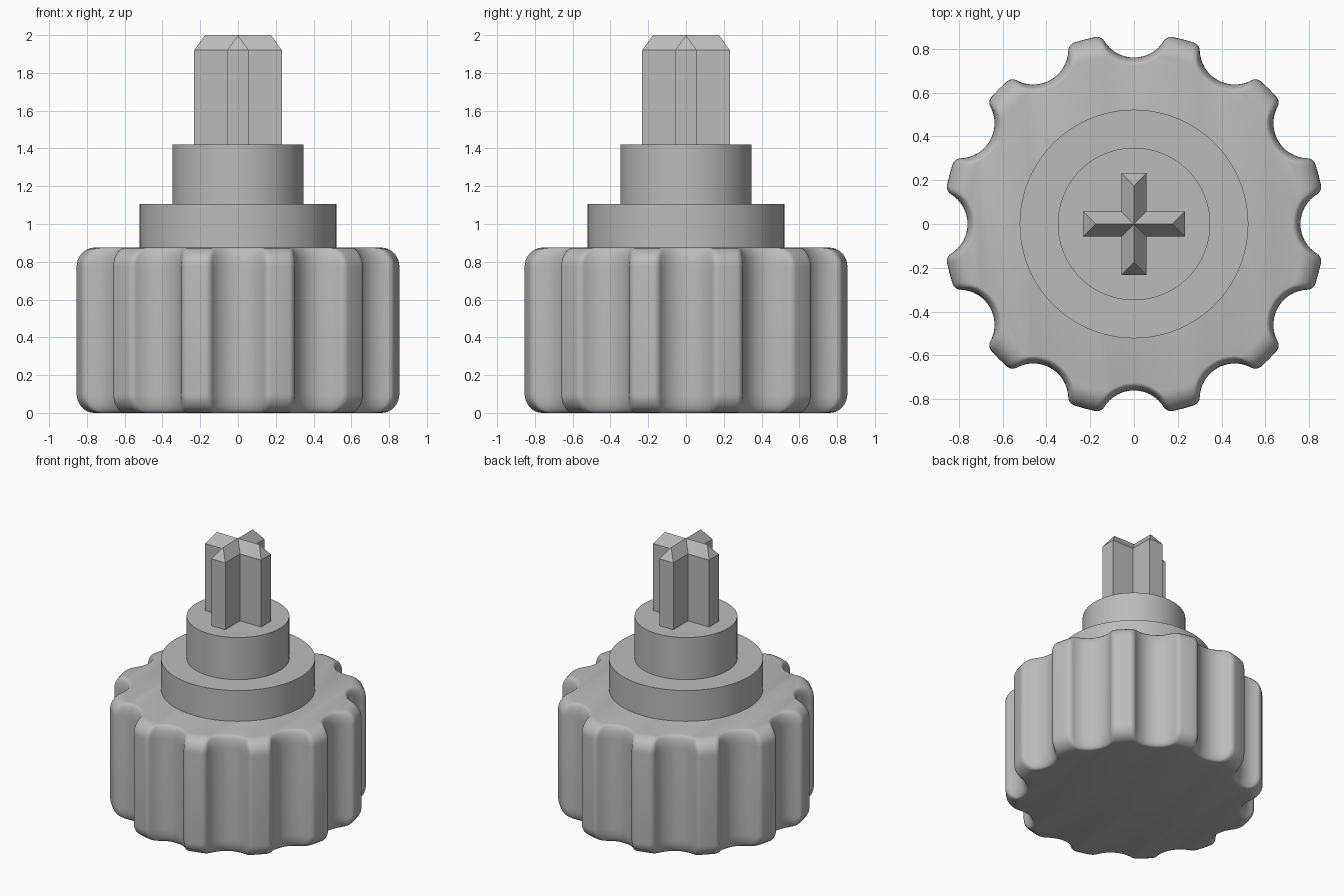
import bpy, bmesh
from math import sin, cos, acos, atan2, hypot, pi, radians
from mathutils import Vector

cube = bpy.data.objects.get("Cube")
if cube:
    bpy.data.objects.remove(cube, do_unlink=True)

grey = bpy.data.materials.new("grey plastic")
grey.use_nodes = True
grey.diffuse_color = (0.5, 0.5, 0.5, 1)
grey.node_tree.nodes["Principled BSDF"].inputs["Base Color"].default_value = (0.5, 0.5, 0.5, 1)


def finish(name, bm, smooth=True):
    """Turn a bmesh into a named, coloured object."""
    bmesh.ops.recalc_face_normals(bm, faces=bm.faces)
    mesh = bpy.data.meshes.new(name)
    bm.to_mesh(mesh)
    bm.free()
    mesh.materials.append(grey)
    obj = bpy.data.objects.new(name, mesh)
    bpy.context.collection.objects.link(obj)
    if smooth:
        bpy.ops.object.select_all(action="DESELECT")
        obj.select_set(True)
        bpy.context.view_layer.objects.active = obj
        bpy.ops.object.shade_smooth_by_angle(angle=radians(35))
    return obj


def loft(name, rings):
    """Skin a stack of equal rings and cap both ends."""
    bm = bmesh.new()
    loops = [[bm.verts.new(p) for p in ring] for ring in rings]
    for low, high in zip(loops, loops[1:]):
        for i in range(len(low)):
            j = (i + 1) % len(low)
            bm.faces.new((low[i], low[j], high[j], high[i]))
    bm.faces.new(loops[0])
    bm.faces.new(loops[-1])
    return finish(name, bm)


# Scalloped grip: grooves blended into the rim by small round shoulders
TEETH, RIM, GROOVE_CENTRE, GROOVE, SHOULDER = 12, 0.872, 0.92, 0.16, 0.04
EDGE, HEIGHT, STEPS = 0.1, 0.875, 8


def scallop_ring(inset, z):
    rim, groove = RIM - inset, GROOVE + 0.35 * inset
    c, reach = GROOVE_CENTRE, rim - SHOULDER
    a = acos((c * c + reach * reach - (groove + SHOULDER) ** 2) / (2 * c * reach))
    fx, fy = reach * cos(a), reach * sin(a)
    end = atan2(fy, fx - c)
    start = atan2(-fy, c - fx)
    half = []
    for i in range(STEPS + 1):
        t = pi + (end - pi) * i / STEPS
        half.append((c + groove * cos(t), groove * sin(t)))
    for i in range(1, STEPS + 1):
        t = start + (a - start) * i / STEPS
        half.append((fx + SHOULDER * cos(t), fy + SHOULDER * sin(t)))
    pitch = 2 * pi / TEETH
    polar = [(hypot(x, y), atan2(y, x)) for x, y in half]
    tooth = polar + [(rim, pitch / 2)] + [(r, pitch - t) for r, t in polar[:0:-1]]
    return [(r * cos(t + k * pitch), r * sin(t + k * pitch), z)
            for k in range(TEETH) for r, t in tooth]


edge = [(EDGE * (1 - sin(i * pi / 16)), EDGE * (1 - cos(i * pi / 16))) for i in range(9)]
layers = edge + [(d, HEIGHT - z) for d, z in reversed(edge)]
loft("grip", [scallop_ring(d, z) for d, z in layers])


# Stepped round collar and neck
def cylinder(name, radius, bottom, top, sides=96):
    loft(name, [[(radius * cos(2 * pi * i / sides), radius * sin(2 * pi * i / sides), z)
                 for i in range(sides)] for z in (bottom, top)])


cylinder("collar", 0.522, HEIGHT - 0.02, 1.105)
cylinder("neck", 0.348, 1.085, 1.42)

# Cross-shaped shaft with hipped roof on each arm
W, ARM, RIDGE = 0.057, 0.232, 0.175
BASE, EAVES, TOP = 1.4, 1.92, 2.0
bm = bmesh.new()
for k in range(4):
    c, s = cos(k * pi / 2), sin(k * pi / 2)

    def vert(x, y, z):
        return bm.verts.new(Vector((c * x - s * y, s * x + c * y, z)))

    plan = [(W, -W), (ARM, -W), (ARM, W), (W, W)]
    low = [vert(x, y, BASE) for x, y in plan]
    high = [vert(x, y, EAVES) for x, y in plan]
    ridge, centre, foot = vert(RIDGE, 0, TOP), vert(0, 0, TOP), vert(0, 0, BASE)
    for i in range(3):
        bm.faces.new((low[i], low[i + 1], high[i + 1], high[i]))
    bm.faces.new((high[0], high[1], ridge, centre))
    bm.faces.new((high[1], high[2], ridge))
    bm.faces.new((high[2], high[3], centre, ridge))
    bm.faces.new([foot] + low[::-1])
bmesh.ops.remove_doubles(bm, verts=bm.verts, dist=0.0005)
finish("cross_shaft", bm, smooth=False)
